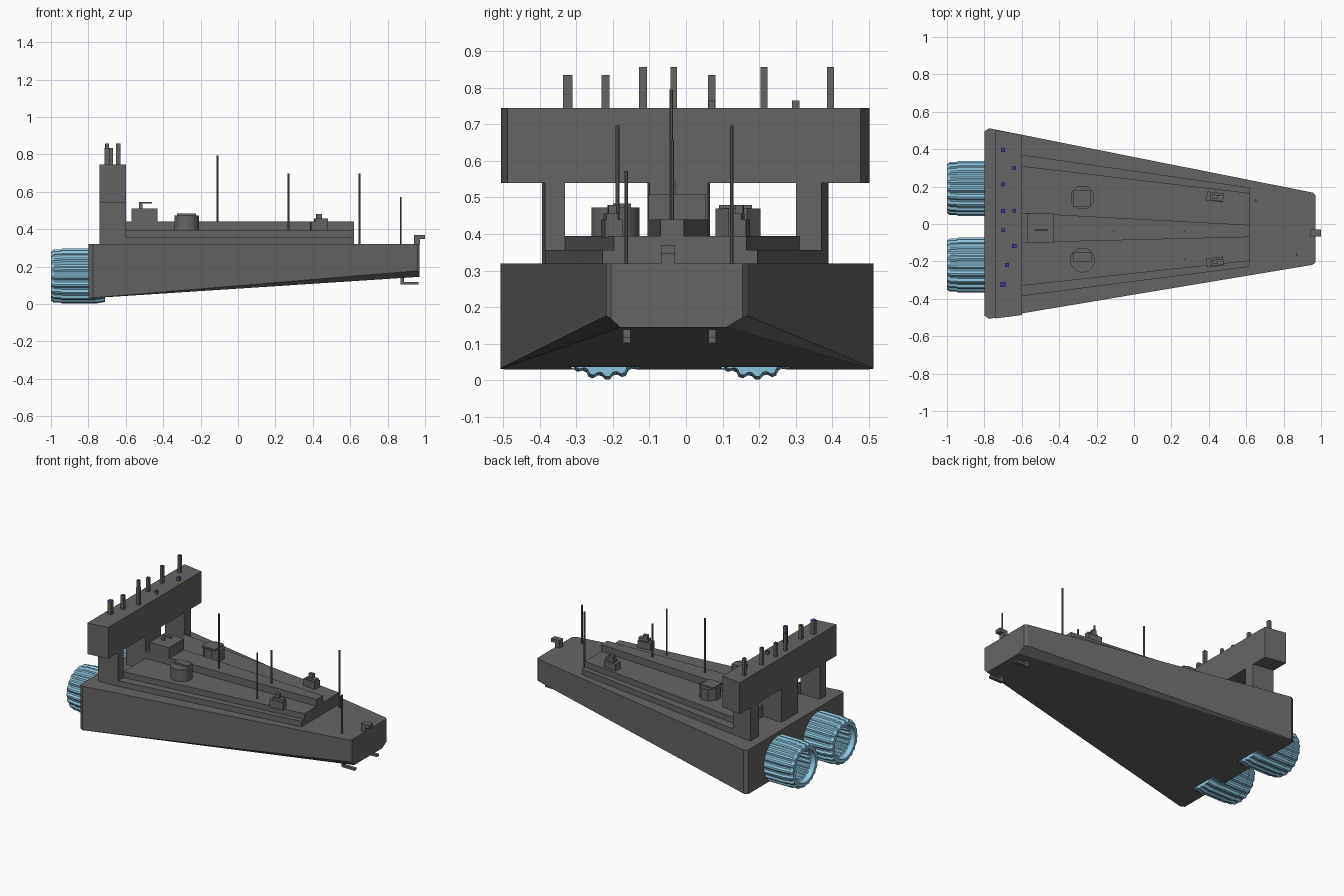
import bpy, bmesh, math
from mathutils import Vector

if "Cube" in bpy.data.objects:
    bpy.data.objects.remove(bpy.data.objects["Cube"])


def material(name, col):
    m = bpy.data.materials.new(name)
    m.diffuse_color = (*col, 1)
    m.use_nodes = True
    m.node_tree.nodes["Principled BSDF"].inputs["Base Color"].default_value = m.diffuse_color
    return m


GREY = material("hull_grey", (0.13, 0.13, 0.13))
BLUE = material("engine_blue", (0.26, 0.55, 0.72))
VIOLET = material("beacon_violet", (0.05, 0.04, 0.4))


def finish(bm, name, *mats):
    bmesh.ops.recalc_face_normals(bm, faces=bm.faces[:])
    me = bpy.data.meshes.new(name)
    bm.to_mesh(me)
    bm.free()
    ob = bpy.data.objects.new(name, me)
    bpy.context.collection.objects.link(ob)
    for m in mats or (GREY,):
        me.materials.append(m)
    return ob


def extrude_plan(bm, pts, z0, z1):
    """Closed prism over a plan outline; z0 may be a function of x."""
    low = z0 if callable(z0) else (lambda x: z0)
    a = [bm.verts.new((x, y, low(x))) for x, y in pts]
    b = [bm.verts.new((x, y, z1)) for x, y in pts]
    bm.faces.new(a)
    top = bm.faces.new(b)
    n = len(pts)
    for i in range(n):
        j = (i + 1) % n
        bm.faces.new((a[i], a[j], b[j], b[i]))
    return top


def prism(name, pts, z0, z1):
    bm = bmesh.new()
    extrude_plan(bm, pts, z0, z1)
    return finish(bm, name)


def rect(x0, x1, y0, y1):
    return [(x0, y0), (x1, y0), (x1, y1), (x0, y1)]


def boxes(name, *parts):
    bm = bmesh.new()
    for x0, x1, y0, y1, z0, z1 in parts:
        extrude_plan(bm, rect(x0, x1, y0, y1), z0, z1)
    return finish(bm, name)


def ngon(cx, cy, r, n):
    return [(cx + r * math.cos((i + .5) * math.tau / n),
             cy + r * math.sin((i + .5) * math.tau / n)) for i in range(n)]


# Wedge hull with sloping keel and tapering chamfers on the lower edges
bm = bmesh.new()
plan = [(-.8, -.49), (-.775, -.507), (.955, -.218), (.97, -.205),
        (.97, .155), (.955, .168), (-.775, .512), (-.8, .495)]
extrude_plan(bm, plan, lambda x: .03 + (x + .8) * .115 / 1.77, .32)
for a, b, c in [((.97, -.18, .145), (.97, -.212, .175), (-.775, -.507, .033)),
                ((.97, .11, .145), (.97, .16, .175), (-.775, .512, .033))]:
    a, b, c = Vector(a), Vector(b), Vector(c)
    n = (b - a).cross(c - a).normalized()
    if n.z > 0:
        n = -n
    bmesh.ops.bisect_plane(bm, geom=bm.verts[:] + bm.edges[:] + bm.faces[:],
                           plane_co=a, plane_no=n, clear_outer=True)
    bmesh.ops.holes_fill(bm, edges=[e for e in bm.edges if e.is_boundary], sides=0)
hull = finish(bm, "hull")


# Engines: ribbed, hollow bodies of revolution set into the stern
def revolve(name, profile, cy, cz, n, mat):
    bm = bmesh.new()
    rings = []
    for x, r, rib in profile:
        ring = []
        for i in range(n):
            t = i * math.tau / n
            q = r + (rib if i % 4 < 2 else 0)
            ring.append(bm.verts.new((x, cy + q * math.cos(t), cz + q * math.sin(t))))
        rings.append(ring)
    for p, q in zip(rings, rings[1:]):
        for i in range(n):
            j = (i + 1) % n
            bm.faces.new((p[i], p[j], q[j], q[i]))
    bm.faces.new(rings[0])
    bm.faces.new(rings[-1])
    return finish(bm, name, mat)


for side, cy in (("left", .19), ("right", -.22)):
    cut = revolve("cutter_" + side, [(-.705, .147, 0), (-.9, .147, 0)], cy, .149, 32, GREY)
    cut.hide_render = True
    cut.hide_viewport = True
    mod = hull.modifiers.new("engine_bay", "BOOLEAN")
    mod.operation = "DIFFERENCE"
    mod.solver = "EXACT"
    mod.object = cut
    revolve("engine_" + side,
            [(-.71, .128, .01), (-.76, .137, .01), (-.94, .137, .01), (-.95, .132, .01),
             (-.985, .132, .01), (-1, .125, .006), (-1, .106, 0), (-.97, .1, 0),
             (-.965, .088, .008), (-.8, .084, .008), (-.74, .07, 0)],
            cy, .149, 80, BLUE)

# Stepped deck with raised spine
prism("lower_deck", [(-.6, -.385), (.62, -.228), (.62, .195), (-.6, .37)], .318, .357)
prism("upper_deck", [(-.6, -.33), (.62, -.197), (.62, .165), (-.6, .31)], .355, .395)
prism("spine", [(-.6, -.1), (.62, -.07), (.62, -.005), (-.6, .06)], .393, .44)

# Bridge tower on three legs
prism("bridge", [(-.74, -.505), (-.6, -.487), (-.6, .477), (-.74, .502)], .54, .745)
prism("right_leg", [(-.74, -.393), (-.6, -.385), (-.6, -.33), (-.74, -.33)], .318, .54)
prism("left_leg", [(-.74, .3), (-.6, .3), (-.6, .37), (-.74, .39)], .318, .54)
prism("centre_leg", [(-.74, -.105), (-.6, -.1), (-.6, .06), (-.74, .065)], .318, .54)

# Bridge aerials with coloured tops
bm = bmesh.new()
for x, y, h, w in [(-.7, .395, .857, .02), (-.7, .213, .857, .02), (-.7, .07, .835, .02),
                   (-.7, -.033, .857, .018), (-.64, -.117, .857, .022),
                   (-.68, -.22, .835, .022), (-.7, -.323, .835, .026),
                   (-.64, .3, .765, .02), (-.64, .07, .765, .018)]:
    w *= .5
    extrude_plan(bm, rect(x - w, x + w, y - w, y + w), .743, h).material_index = 1
finish(bm, "bridge_aerials", GREY, VIOLET)

# Deck masts
bm = bmesh.new()
for x, y, z0, z1 in [(-.11, -.04, .435, .795), (.27, -.038, .435, .657),
                     (.27, -.187, .39, .697), (.65, .125, .315, .697),
                     (.87, -.163, .315, .572)]:
    top = extrude_plan(bm, ngon(x, y, .0055, 8), z0, z1)
    if x == .65:
        top.material_index = 1
finish(bm, "deck_masts", GREY, VIOLET)

# Deckhouse on the spine with its hooked gun
boxes("deckhouse", (-.57, -.43, -.102, .055, .438, .51))
boxes("deckhouse_gun", (-.53, -.51, -.037, -.027, .508, .545),
      (-.53, -.46, -.037, -.027, .536, .546))

# Large turrets
prism("round_turret", ngon(-.275, -.193, .066, 24), .39, .472)
boxes("round_turret_cap", (-.325, -.225, -.2, -.15, .47, .484))
prism("angular_turret", ngon(-.275, .142, .066, 8), .39, .47)
boxes("angular_turret_cap", (-.325, -.23, .09, .18, .468, .479))

# Small forward turrets
for side, y, s in (("left", .145, 1), ("right", -.203, -1)):
    ob = boxes(side + "_forward_turret",
               (-.045, .045, -.024, .024, .39, .44), (-.025, .045, -.02, .012, .43, .456),
               (-.015, .015, -.01, .012, .45, .48))
    ob.location = (.433, y, 0)
    ob.rotation_euler.z = -s * .12

# Bow fittings
boxes("bow_bracket", (.94, .972, -.068, -.03, .318, .37), (.94, 1, -.068, -.03, .347, .37))
for side, y in (("left", .072), ("right", -.162)):
    boxes(side + "_chin_gun", (.87, .888, y - .01, y + .01, .103, .155),
          (.87, .965, y - .01, y + .01, .103, .118))
